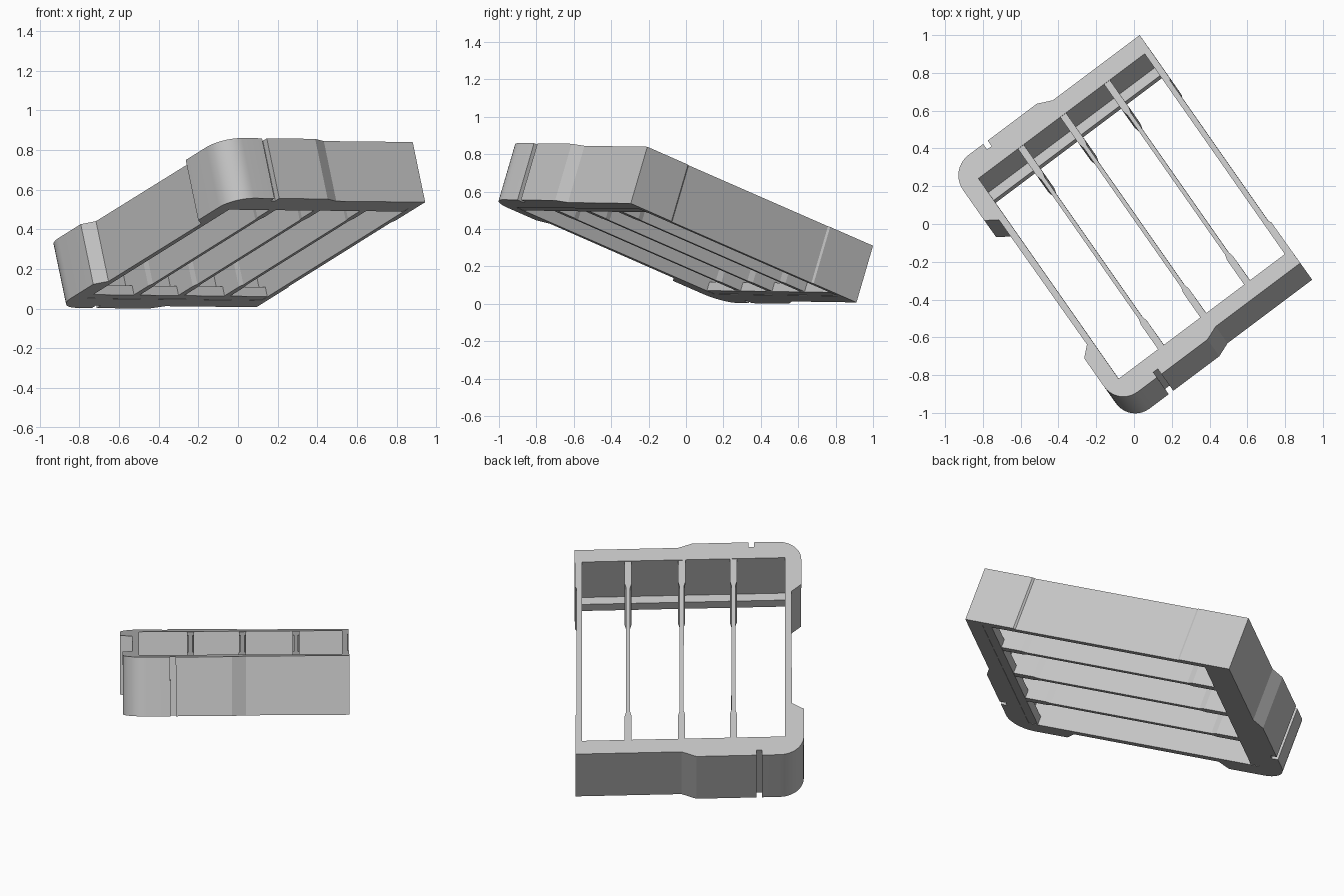
import bpy
import math
from mathutils import Vector

if "Cube" in bpy.data.objects:
    bpy.data.objects.remove(bpy.data.objects["Cube"], do_unlink=True)

grey = bpy.data.materials.new("plain grey")
grey.use_nodes = True
COLOUR = (0.55, 0.55, 0.55, 1)
grey.diffuse_color = COLOUR
grey.node_tree.nodes["Principled BSDF"].inputs["Base Color"].default_value = COLOUR

# Tilted working plane: s runs across the bars, t runs along them
ORIGIN = Vector((0.03, 1.0, 0))
ACROSS = Vector((-0.8, -0.6, 0))
ALONG = Vector((0.573, -0.819, 0))
DOWN = Vector((0.063, -0.0885, -0.303))


def place(s, t, depth):
    p = ORIGIN + ACROSS * s + ALONG * t
    p.z = 0.596 + 0.208 * p.x - 0.292 * p.y
    return p + DOWN * depth


def slab(name, outline, top=0.0, bottom=1.0):
    """Prism over an outline in the tilted plane; depth 0 is the top face."""
    n = len(outline)
    verts = [place(s, t, d) for d in (top, bottom) for s, t in outline]
    faces = [tuple(range(n)), tuple(range(2 * n - 1, n - 1, -1))]
    faces += [(i, n + i, n + (i + 1) % n, (i + 1) % n) for i in range(n)]
    mesh = bpy.data.meshes.new(name)
    mesh.from_pydata(verts, [], faces)
    # keep the normals outward
    import bmesh
    bm = bmesh.new()
    bm.from_mesh(mesh)
    bmesh.ops.recalc_face_normals(bm, faces=bm.faces)
    bm.to_mesh(mesh)
    bm.free()
    mesh.materials.append(grey)
    obj = bpy.data.objects.new(name, mesh)
    bpy.context.collection.objects.link(obj)
    return obj


def box(s0, s1, t0, t1):
    return [(s0, t0), (s1, t0), (s1, t1), (s0, t1)]


def arc(s, t, r, start, steps=10):
    """Quarter turn of a rounded corner."""
    angles = [math.radians(start + 90 * i / steps) for i in range(steps + 1)]
    return [(s + r * math.cos(a), t + r * math.sin(a)) for a in angles]


# Outer outline: straight end, shoulder, groove and rounded corner on each end
outline = [(0, 0), (0.575, 0), (0.655, -0.036),
           (0.98, -0.036), (0.98, 0), (1.01, 0), (1.01, -0.036)]
outline += arc(1.107, 0.094, 0.13, -90)
outline += [(1.237, 0.292), (1.172, 0.335), (1.168, 1.144), (1.222, 1.194)]
outline += arc(1.092, 1.376, 0.13, 0)
outline += [(0.965, 1.506), (0.965, 1.472), (0.935, 1.472), (0.935, 1.506),
            (0.63, 1.506), (0.555, 1.477), (-0.005, 1.477),
            (-0.003, 1.21), (0.006, 1.2), (0.006, 0.29), (0, 0.28)]
frame = slab("outer_frame", outline)

# Open the middle of the frame
INNER_S, INNER_T = (0.035, 1.135), (0.095, 1.39)
cutter = slab("opening_cutter", box(*INNER_S, *INNER_T), -0.5, 1.5)
cutter.hide_render = True
cut = frame.modifiers.new("opening", "BOOLEAN")
cut.operation = "DIFFERENCE"
cut.solver = "EXACT"
cut.object = cutter
bpy.context.view_layer.objects.active = frame
frame.select_set(True)
bpy.ops.object.modifier_apply(modifier="opening")
bpy.data.objects.remove(cutter, do_unlink=True)
bpy.ops.object.shade_smooth_by_angle(angle=math.radians(20))

# Dividing bars, a little thicker towards both ends
for number, s in enumerate((0.285, 0.575, 0.855), 1):
    near, far = INNER_T[0] - 0.005, INNER_T[1] + 0.005
    half = [(0.019, near), (0.019, 0.27), (0.011, 0.3),
            (0.011, 1.2), (0.019, 1.23), (0.019, far)]
    bar = [(s + w, t) for w, t in half] + [(s - w, t) for w, t in reversed(half)]
    slab(f"divider_bar_{number}", bar, 0.01, 0.99)

# Ledges along the foot of both end walls
for name, t0, t1 in (("rear_ledge", 0.09, 0.145), ("front_ledge", 1.34, 1.395)):
    slab(name, box(0.03, 1.14, t0, t1), 0.84, 0.995)
